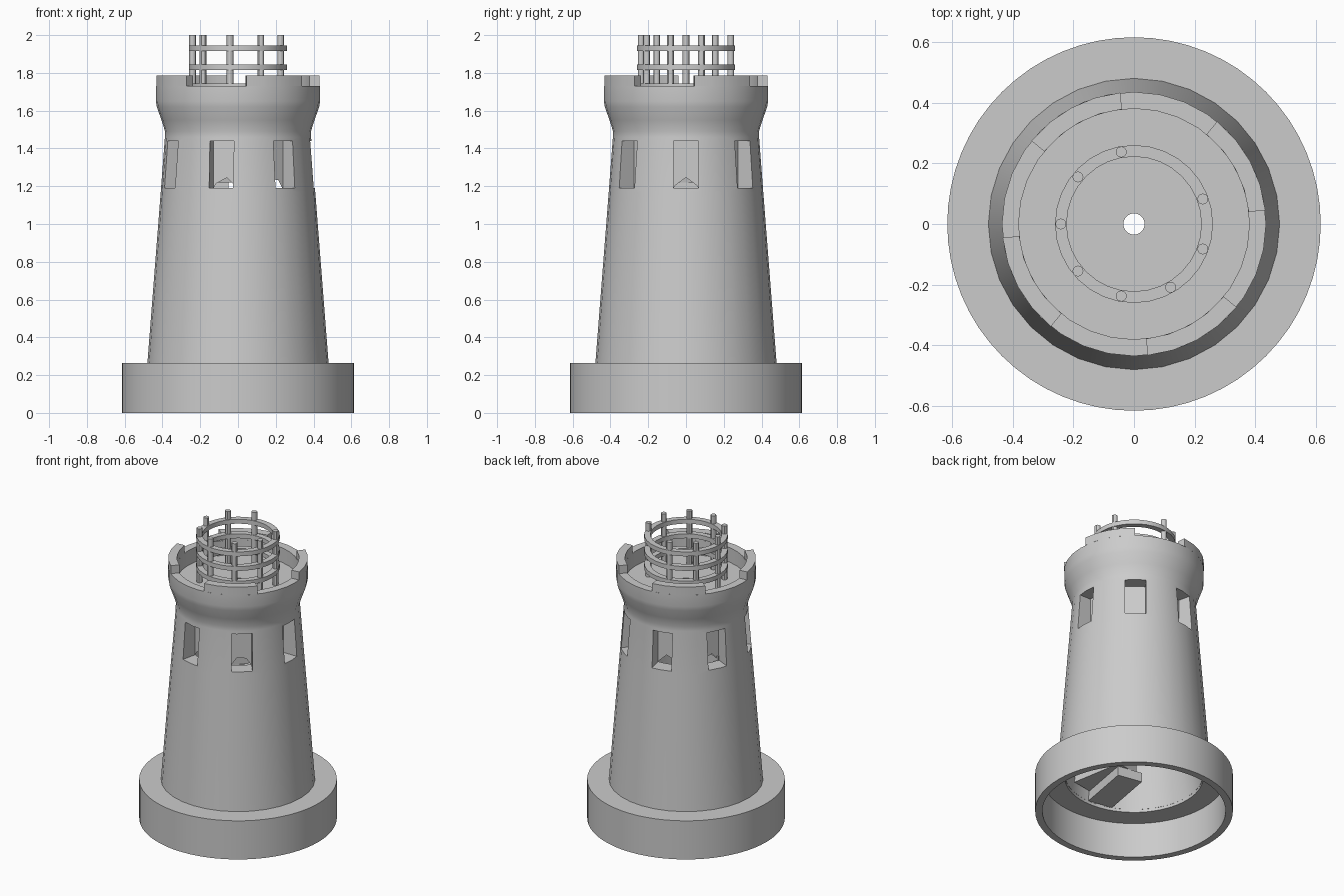
import bpy, bmesh, math
from mathutils import Matrix, Vector

if "Cube" in bpy.data.objects:
    bpy.data.objects.remove(bpy.data.objects["Cube"])

stone = bpy.data.materials.new("grey_stone")
stone.diffuse_color = (0.6, 0.6, 0.6, 1)
stone.use_nodes = True
stone.node_tree.nodes["Principled BSDF"].inputs["Base Color"].default_value = stone.diffuse_color


def finish(bm, name, smooth=True):
    bmesh.ops.recalc_face_normals(bm, faces=bm.faces)
    me = bpy.data.meshes.new(name)
    bm.to_mesh(me)
    bm.free()
    me.materials.append(stone)
    ob = bpy.data.objects.new(name, me)
    bpy.context.collection.objects.link(ob)
    if smooth:
        shade(ob)
    return ob


def shade(ob):
    bpy.ops.object.select_all(action='DESELECT')
    ob.select_set(True)
    bpy.context.view_layer.objects.active = ob
    bpy.ops.object.shade_smooth_by_angle(angle=math.radians(30))


def sweep(bm, profile, steps, start=0.0, arc=360.0):
    """Turn a closed (radius, z) profile about the z axis, capped if partial."""
    full = arc >= 360
    rings = []
    for i in range(steps if full else steps + 1):
        a = math.radians(start + arc * i / steps)
        rings.append([bm.verts.new((r * math.cos(a), r * math.sin(a), z))
                      for r, z in profile])
    n = len(profile)
    for i in range(steps):
        p, q = rings[i], rings[(i + 1) % len(rings)]
        for j in range(n):
            k = (j + 1) % n
            bm.faces.new((p[j], q[j], q[k], p[k]))
    if not full:
        bm.faces.new(rings[0])
        bm.faces.new(rings[-1])


def block(r0, r1, z0, z1):
    return [(r0, z0), (r1, z0), (r1, z1), (r0, z1)]


def box(bm, size, centre, angle):
    m = (Matrix.Rotation(math.radians(angle), 4, 'Z') @ Matrix.Translation(centre)
         @ Matrix.Diagonal((*size, 1)))
    bmesh.ops.create_cube(bm, size=1, matrix=m)


# hollow plinth
bm = bmesh.new()
sweep(bm, [(.615, 0), (.615, .265), (.43, .265), (.43, .24), (.57, .24), (.57, 0)], 64)
finish(bm, "base")

# tapered hollow tower with flared head and deck
bm = bmesh.new()
sweep(bm, [(.48, .26), (.409, 1.17), (.387, 1.46), (.386, 1.49), (.405, 1.55),
           (.43, 1.62), (.435, 1.65), (.435, 1.73), (.38, 1.73), (.38, 1.63),
           (.035, 1.63), (.035, 1.55), (.26, 1.55), (.43, .26)], 32)
tower = finish(bm, "tower", False)

# seven window recesses
bm = bmesh.new()
for i in range(7):
    box(bm, (.2, .13, .25), Vector((.4, 0, 1.315)), i * 360 / 7)
cutter = finish(bm, "window_cutter", False)
cutter.hide_render = True
mod = tower.modifiers.new("windows", 'BOOLEAN')
mod.operation, mod.solver, mod.object = 'DIFFERENCE', 'EXACT', cutter
bpy.context.view_layer.objects.active = tower
bpy.ops.object.modifier_apply(modifier=mod.name)
bpy.data.objects.remove(cutter)
shade(tower)

# four raised parapet segments
bm = bmesh.new()
for i in range(4):
    sweep(bm, block(.38, .435, 1.73, 1.785), 4, 6 + 90 * i, 45)
finish(bm, "parapet_segments")

# railing hoops
bm = bmesh.new()
for z in (1.73, 1.83, 1.93):
    sweep(bm, block(.222, .26, z - .015, z + .015), 32)
finish(bm, "railing_hoops")

# railing posts, with one left out as the entrance
bm = bmesh.new()
for i in range(9):
    a = math.radians(20 + 40 * i)
    if i != 1:
        bmesh.ops.create_cone(
            bm, cap_ends=True, segments=12, radius1=.018, radius2=.018, depth=.37,
            matrix=Matrix.Translation((.241 * math.cos(a), .241 * math.sin(a), 1.815)))
finish(bm, "railing_posts")

# spiral stair inside
bm = bmesh.new()
for i in range(20):
    z = .26 + .064 * i
    outer = .43 - .132 * (z - .26) - .01
    box(bm, (outer - .05, .17, .064), Vector(((outer + .05) / 2, 0, z + .032)), -100 + 20 * i)
finish(bm, "spiral_stair", False)
